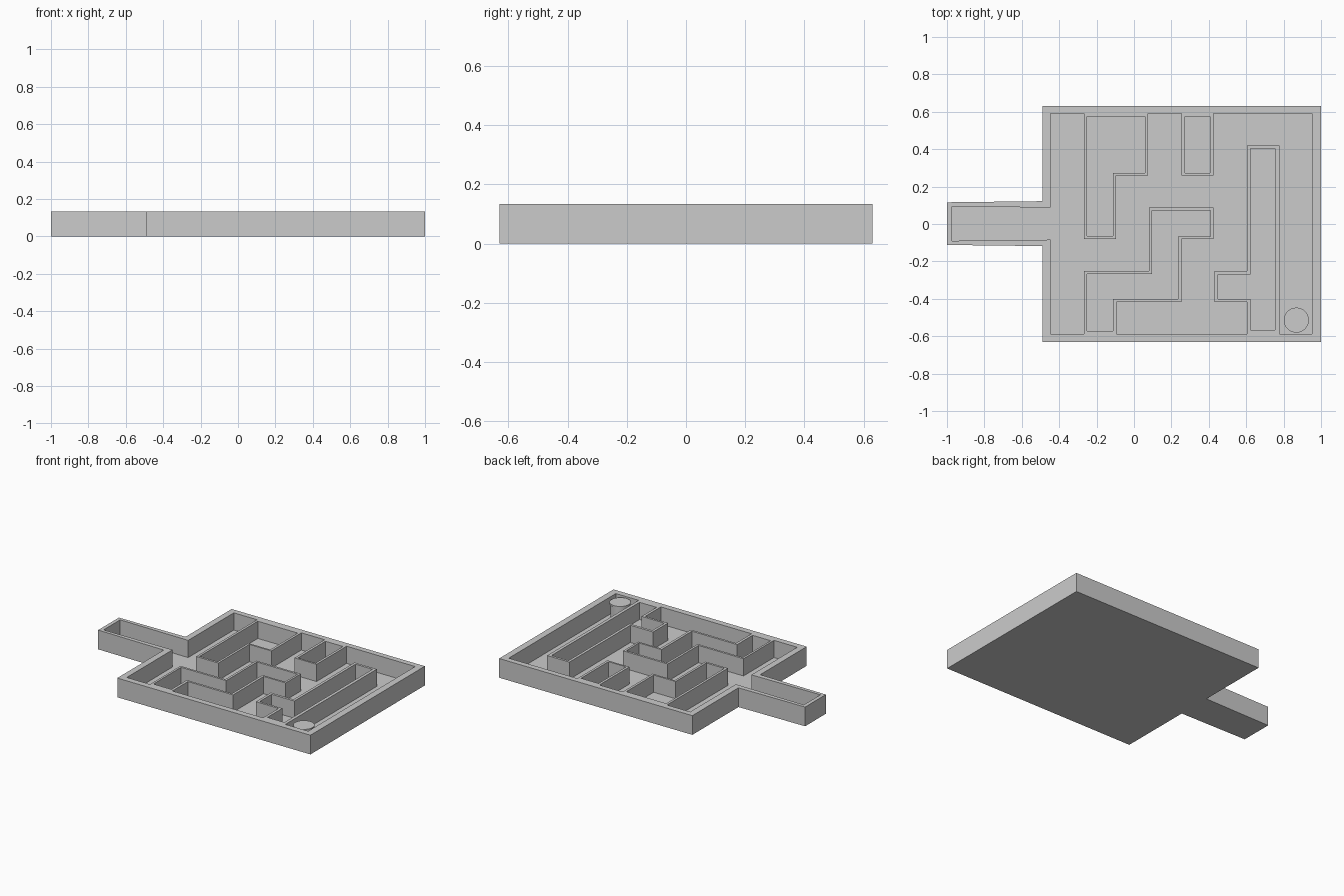
import bpy, bmesh
from mathutils import Vector
from mathutils.geometry import tessellate_polygon

HEIGHT, FLOOR, POST_TOP = 0.134, 0.014, 0.126

# Outline of the tray with its handle
outer = [(-1, 0.116), (-0.49, 0.122), (-0.49, 0.63), (1, 0.63), (1, -0.63),
         (-0.49, -0.63), (-0.49, -0.118), (-1, -0.112)]

# Winding corridor, including the handle channel
corridor = [(-0.974, 0.093), (-0.446, 0.088), (-0.446, 0.591), (-0.267, 0.591),
            (-0.267, -0.08), (-0.095, -0.08), (-0.095, 0.26), (0.075, 0.26),
            (0.075, 0.591), (0.254, 0.591), (0.254, 0.26), (0.424, 0.26),
            (0.424, 0.591), (0.953, 0.591), (0.953, -0.588), (0.777, -0.588),
            (0.777, 0.42), (0.605, 0.42), (0.605, -0.252), (0.43, -0.252),
            (0.43, -0.417), (0.605, -0.417), (0.605, -0.588), (-0.094, -0.588),
            (-0.094, -0.417), (0.254, -0.417), (0.254, -0.08), (0.424, -0.08),
            (0.424, 0.087), (0.08, 0.087), (0.08, -0.252), (-0.267, -0.252),
            (-0.267, -0.588), (-0.446, -0.588), (-0.446, -0.084), (-0.974, -0.09)]

# Closed hollow pockets between the thin walls
pockets = [
    [(-0.25, 0.575), (0.058, 0.575), (0.058, 0.273), (-0.111, 0.273),
     (-0.111, -0.065), (-0.25, -0.065)],
    [(0.272, 0.575), (0.407, 0.575), (0.407, 0.273), (0.272, 0.273)],
    [(-0.252, -0.267), (0.096, -0.267), (0.096, 0.072), (0.409, 0.072),
     (0.409, -0.067), (0.236, -0.067), (0.236, -0.402), (-0.113, -0.402),
     (-0.113, -0.572), (-0.252, -0.572)],
    [(0.624, 0.403), (0.755, 0.403), (0.755, -0.567), (0.624, -0.567),
     (0.624, -0.402), (0.448, -0.402), (0.448, -0.27), (0.624, -0.27)],
]


def finish(bm, name):
    bmesh.ops.recalc_face_normals(bm, faces=bm.faces[:])
    mesh = bpy.data.meshes.new(name)
    bm.to_mesh(mesh)
    bm.free()
    ob = bpy.data.objects.new(name, mesh)
    bpy.context.collection.objects.link(ob)
    return ob


# Maze tray: each loop becomes a side wall plus a base face, then one shared rim
bm = bmesh.new()
loops = [outer, corridor] + pockets
rim = []
for i, loop in enumerate(loops):
    base = 0 if i == 0 else FLOOR
    low = [bm.verts.new((x, y, base)) for x, y in loop]
    top = [bm.verts.new((x, y, HEIGHT)) for x, y in loop]
    n = len(loop)
    for k in range(n):
        j = (k + 1) % n
        bm.faces.new((low[k], low[j], top[j], top[k]))
    bm.faces.new(low)
    rim += top
for tri in tessellate_polygon([[Vector((x, y, 0)) for x, y in l] for l in loops]):
    bm.faces.new([rim[t] for t in tri])
finish(bm, "maze_tray")

# Goal post: round stem with a slightly wider cap, lathed in rings
bm = bmesh.new()
profile = [(0.061, FLOOR), (0.061, 0.114), (0.067, 0.114), (0.067, POST_TOP)]
rings = []
for r, z in profile:
    ring = bmesh.ops.create_circle(bm, segments=32, radius=r)["verts"]
    bmesh.ops.translate(bm, verts=ring, vec=(0.868, -0.514, z))
    rings.append(ring)
for a, b in zip(rings, rings[1:]):
    for k in range(32):
        j = (k + 1) % 32
        bm.faces.new((a[k], a[j], b[j], b[k]))
bm.faces.new(rings[0])
bm.faces.new(rings[-1])
post = finish(bm, "goal_post")
bpy.context.view_layer.objects.active = post
post.select_set(True)
bpy.ops.object.shade_smooth_by_angle()
